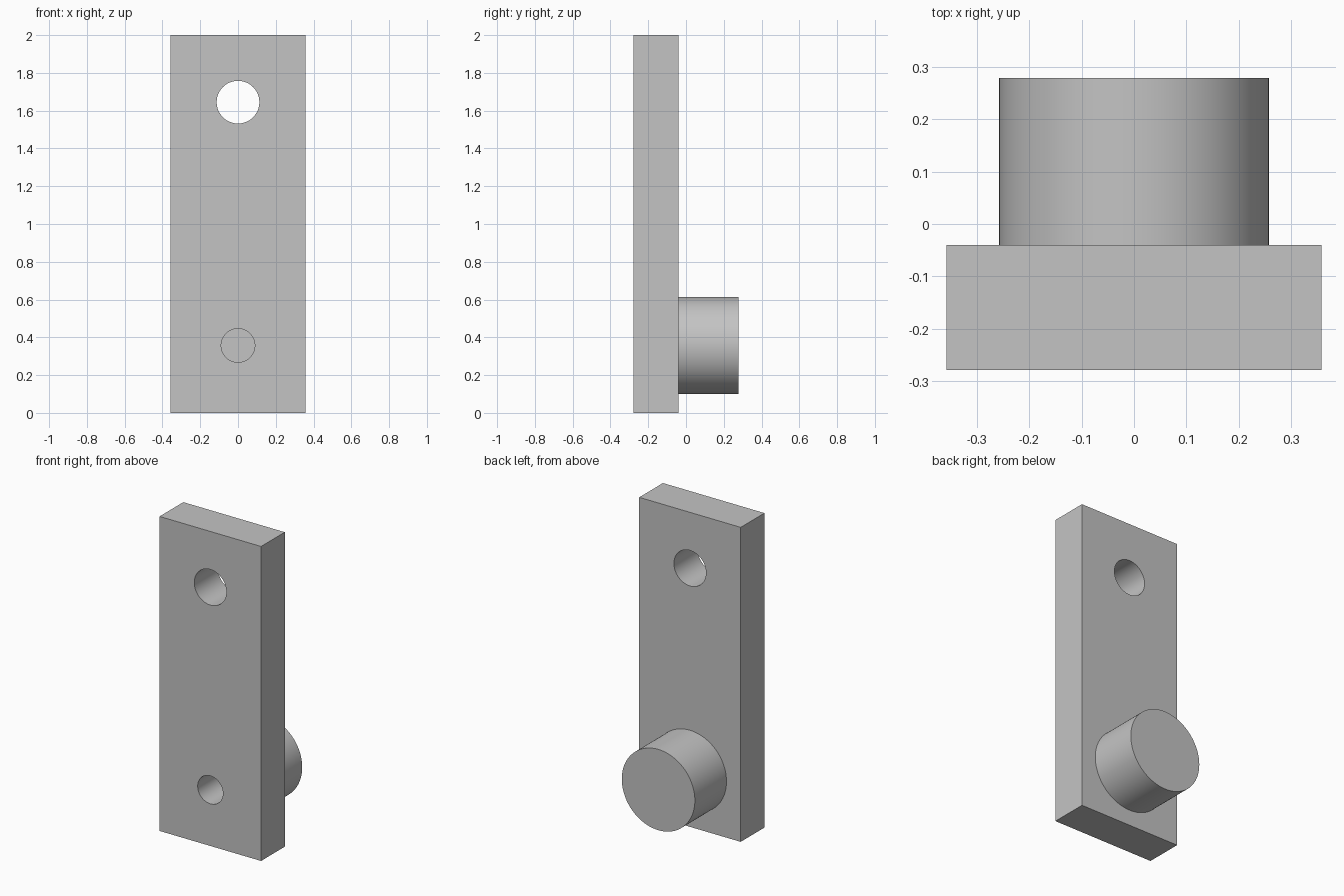
import bpy
import math

old = bpy.data.objects.get("Cube")
if old:
    bpy.data.objects.remove(old, do_unlink=True)

grey = bpy.data.materials.new("plain_grey")
grey.use_nodes = True
colour = (0.55, 0.55, 0.55, 1)
grey.diffuse_color = colour
grey.node_tree.nodes["Principled BSDF"].inputs["Base Color"].default_value = colour

FRONT, SEAT, BACK = -0.278, -0.04, 0.278   # plate front, plate back, boss end
HOLE_Z, BOSS_Z = 1.645, 0.357


def cylinder(name, radius, y0, y1, z):
    """Cylinder lying along y."""
    bpy.ops.mesh.primitive_cylinder_add(
        vertices=96, radius=radius, depth=y1 - y0,
        location=(0, (y0 + y1) / 2, z), rotation=(math.pi / 2, 0, 0))
    obj = bpy.context.object
    obj.name = name
    obj.data.materials.append(grey)
    return obj


def smooth(obj):
    bpy.ops.object.select_all(action='DESELECT')
    obj.select_set(True)
    bpy.context.view_layer.objects.active = obj
    bpy.ops.object.shade_smooth_by_angle(angle=math.radians(30))


# Flat plate
bpy.ops.mesh.primitive_cube_add(size=1, location=(0, (FRONT + SEAT) / 2, 1))
plate = bpy.context.object
plate.name = "plate"
plate.scale = (0.714, SEAT - FRONT, 2)
bpy.ops.object.transform_apply(location=False, rotation=False, scale=True)
plate.data.materials.append(grey)

# Upper through hole and lower hole, which the boss closes at the back
for name, radius, z in (("upper_hole", 0.113, HOLE_Z), ("lower_hole", 0.089, BOSS_Z)):
    cutter = cylinder(name + "_cutter", radius, FRONT - 0.1, SEAT + 0.1, z)
    cut = plate.modifiers.new(name, 'BOOLEAN')
    cut.operation = 'DIFFERENCE'
    cut.solver = 'EXACT'
    cut.object = cutter
    bpy.context.view_layer.objects.active = plate
    bpy.ops.object.modifier_apply(modifier=cut.name)
    bpy.data.objects.remove(cutter, do_unlink=True)
smooth(plate)

# Round boss on the back
smooth(cylinder("round_boss", 0.257, SEAT, BACK, BOSS_Z))
